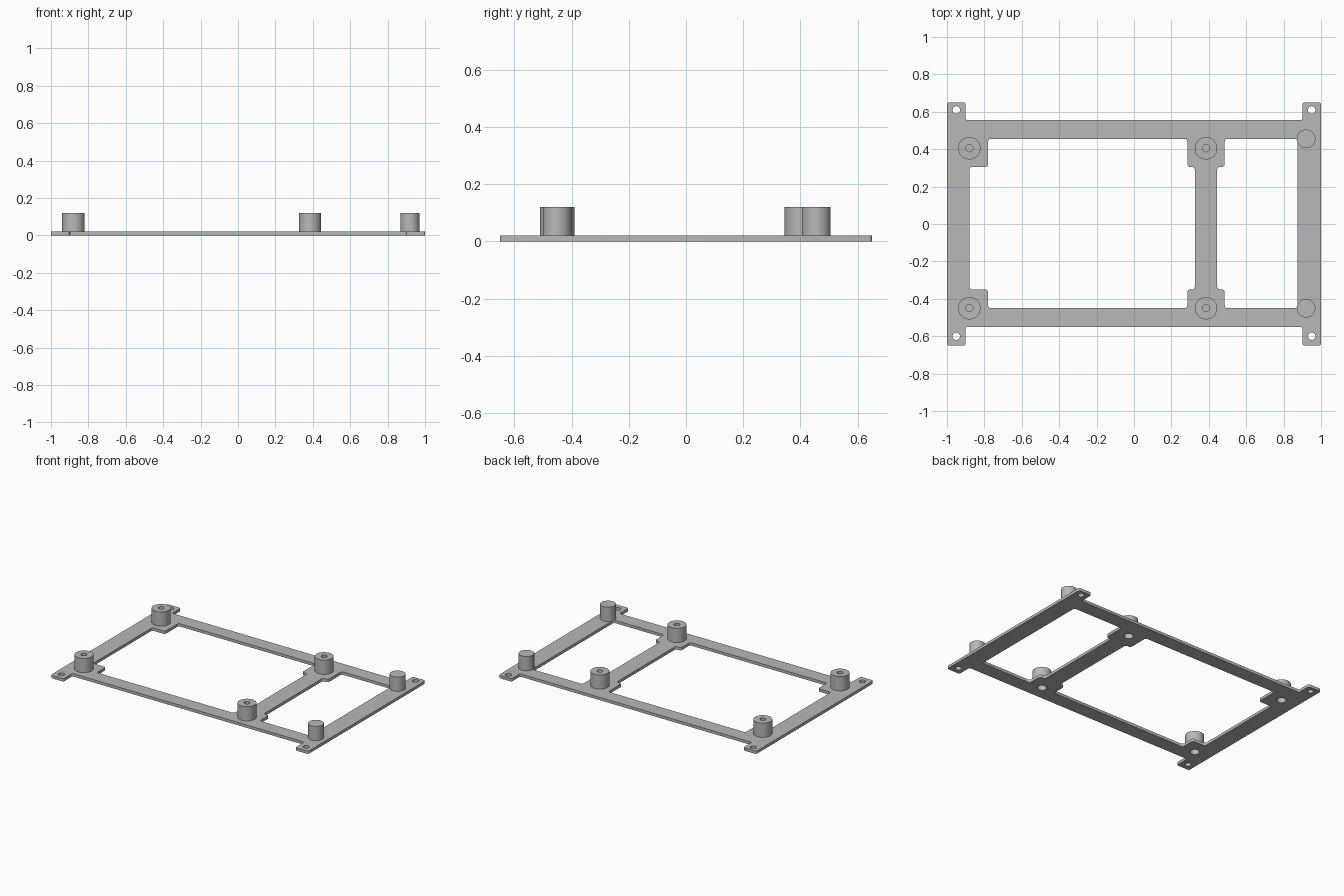
import bpy, bmesh, math
from mathutils import Vector

cube = bpy.data.objects.get("Cube")
if cube:
    bpy.data.objects.remove(cube, do_unlink=True)

PLATE = 0.02      # plate thickness
TOP = 0.12        # top of the posts
REAR, FRONT = 0.405, -0.45
RECESS, BORE = 0.03, 0.019

grey = bpy.data.materials.new("plain grey")
grey.use_nodes = True
colour = (0.48, 0.48, 0.48, 1)
grey.diffuse_color = colour
grey.node_tree.nodes["Principled BSDF"].inputs["Base Color"].default_value = colour


def rounded(points, r=0.015, steps=4):
    """Round every corner of a closed outline."""
    out = []
    for i, p in enumerate(points):
        p = Vector(p)
        a = (Vector(points[i - 1]) - p).normalized() * r
        b = (Vector(points[(i + 1) % len(points)]) - p).normalized() * r
        for k in range(steps + 1):
            t = math.pi / 2 * k / steps
            out.append(p + a * (1 - math.sin(t)) + b * (1 - math.cos(t)))
    return out


def circle(x, y, r, n=32):
    return [Vector((x + r * math.cos(2 * math.pi * i / n),
                    y + r * math.sin(2 * math.pi * i / n))) for i in range(n)]


def finish(obj):
    obj.data.materials.clear()
    obj.data.materials.append(grey)
    bpy.ops.object.select_all(action='DESELECT')
    obj.select_set(True)
    bpy.context.view_layer.objects.active = obj
    bpy.ops.object.shade_smooth_by_angle(angle=math.radians(30))


def plate(name, loops):
    """Flat sheet from an outer outline and its openings."""
    curve = bpy.data.curves.new(name, 'CURVE')
    curve.dimensions = '2D'
    curve.fill_mode = 'BOTH'
    curve.extrude = PLATE / 2
    for loop in loops:
        spline = curve.splines.new('POLY')
        spline.points.add(len(loop) - 1)
        for point, co in zip(spline.points, loop):
            point.co = (co.x, co.y, 0, 1)
        spline.use_cyclic_u = True
    helper = bpy.data.objects.new(name + "_outline", curve)
    bpy.context.collection.objects.link(helper)
    deps = bpy.context.evaluated_depsgraph_get()
    mesh = bpy.data.meshes.new_from_object(helper.evaluated_get(deps))
    bpy.data.objects.remove(helper, do_unlink=True)
    bm = bmesh.new()
    bm.from_mesh(mesh)
    bmesh.ops.remove_doubles(bm, verts=bm.verts, dist=0.0001)
    bmesh.ops.translate(bm, verts=bm.verts, vec=(0, 0, PLATE / 2))
    bmesh.ops.recalc_face_normals(bm, faces=bm.faces)
    bm.to_mesh(mesh)
    bm.free()
    obj = bpy.data.objects.new(name, mesh)
    bpy.context.collection.objects.link(obj)
    finish(obj)


def lathe(name, x, y, profile):
    """Turn a radius and height profile around z."""
    bm = bmesh.new()
    verts = [bm.verts.new((r, 0, z)) for r, z in profile]
    edges = [bm.edges.new(pair) for pair in zip(verts, verts[1:])]
    bmesh.ops.spin(bm, geom=verts + edges, cent=(0, 0, 0), axis=(0, 0, 1),
                   angle=2 * math.pi, steps=48)
    bmesh.ops.remove_doubles(bm, verts=bm.verts, dist=0.0001)
    bmesh.ops.recalc_face_normals(bm, faces=bm.faces)
    mesh = bpy.data.meshes.new(name)
    bm.to_mesh(mesh)
    bm.free()
    obj = bpy.data.objects.new(name, mesh)
    obj.location = (x, y, 0)
    bpy.context.collection.objects.link(obj)
    finish(obj)


# Outer outline with a tab at each corner
outer = rounded([(-1, -0.65), (-0.9, -0.65), (-0.9, -0.55), (0.9, -0.55),
                 (0.9, -0.65), (1, -0.65), (1, 0.65), (0.9, 0.65),
                 (0.9, 0.555), (-0.9, 0.555), (-0.9, 0.65), (-1, 0.65)], 0.012)

# Large opening, stepped around four pads
large = rounded([(-0.78, -0.45), (0.285, -0.45), (0.285, -0.35), (0.325, -0.35),
                 (0.325, 0.305), (0.285, 0.305), (0.285, 0.455), (-0.78, 0.455),
                 (-0.78, 0.305), (-0.88, 0.305), (-0.88, -0.35), (-0.78, -0.35)])

# Small opening, stepped around two pads
small = rounded([(0.485, -0.45), (0.875, -0.45), (0.875, 0.455), (0.485, 0.455),
                 (0.485, 0.305), (0.445, 0.305), (0.445, -0.35), (0.485, -0.35)])

# Frame with corner screw holes and recesses under the standoffs
posts = [(x, y) for x in (-0.88, 0.385) for y in (REAR, FRONT)]
holes = [circle(x, y, 0.02) for x in (-0.95, 0.95) for y in (0.61, -0.6)]
recesses = [circle(x, y, RECESS, 48) for x, y in posts]
plate("frame_plate", [outer, large, small] + holes + recesses)

# Hollow standoffs: recess from below, thin web, narrow bore from above
standoff = [(RECESS, PLATE), (RECESS, 0.055), (0, 0.055), (0, 0.06),
            (BORE, 0.06), (BORE, TOP), (0.06, TOP), (0.06, PLATE), (RECESS, PLATE)]
for x, y in posts:
    side = "right" if x < 0 else "middle"
    end = "rear" if y > 0 else "front"
    lathe(f"{side}_{end}_standoff", x, y, standoff)

# Solid support pegs
peg = [(0, PLATE), (0.05, PLATE), (0.05, TOP), (0, TOP)]
for end, y in (("rear", 0.455), ("front", -0.45)):
    lathe(f"left_{end}_peg", 0.92, y, peg)
